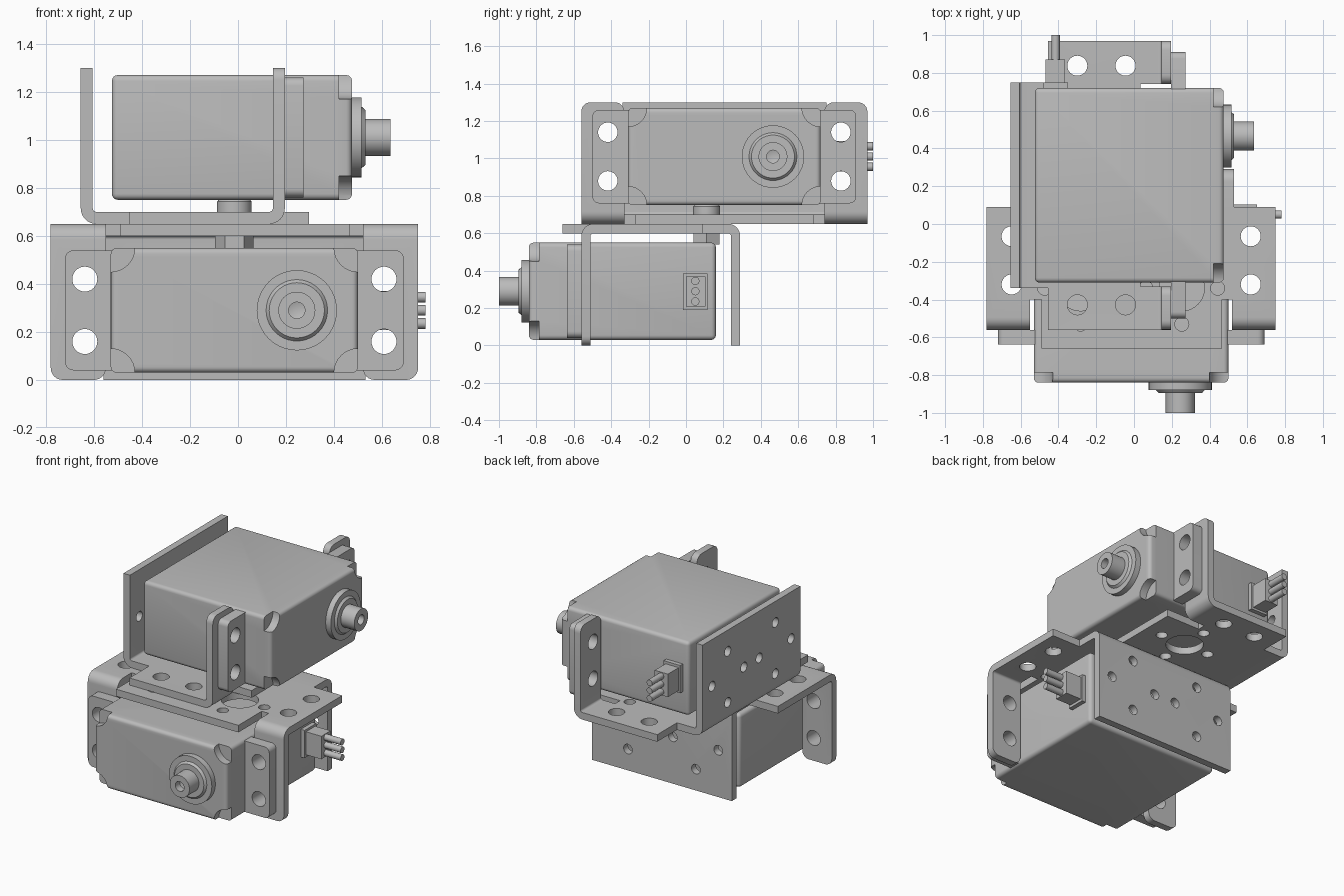
import bpy, bmesh, math
from mathutils import Matrix, Vector

if "Cube" in bpy.data.objects:
    bpy.data.objects.remove(bpy.data.objects["Cube"])

grey = bpy.data.materials.new("plain grey")
grey.use_nodes = True
grey.diffuse_color = (0.5, 0.5, 0.5, 1)
grey.node_tree.nodes["Principled BSDF"].inputs["Base Color"].default_value = (0.5, 0.5, 0.5, 1)

MID = -0.015  # centre line of servo and bracket
AXES = {"x": Matrix.Rotation(math.pi / 2, 4, "Y"),
        "y": Matrix.Rotation(math.pi / 2, 4, "X"), "z": Matrix()}


def add_box(bm, x, y, z):
    size = Vector((x[1] - x[0], y[1] - y[0], z[1] - z[0], 1))
    centre = Vector((sum(x), sum(y), sum(z))) / 2
    return bmesh.ops.create_cube(bm, size=1, matrix=Matrix.Translation(centre) @ Matrix.Diagonal(size))


def add_cyl(bm, centre, r, depth, axis, sides=32, r2=None):
    bmesh.ops.create_cone(bm, cap_ends=True, segments=sides, radius1=r, radius2=r if r2 is None else r2,
                          depth=depth, matrix=Matrix.Translation(centre) @ AXES[axis])


def finish(bm, name):
    bmesh.ops.recalc_face_normals(bm, faces=bm.faces)
    mesh = bpy.data.meshes.new(name)
    bm.to_mesh(mesh)
    bm.free()
    mesh.materials.append(grey)
    obj = bpy.data.objects.new(name, mesh)
    bpy.context.collection.objects.link(obj)
    return obj


def boolean(obj, bm, operation="DIFFERENCE"):
    tool = finish(bm, "helper")
    tool.hide_render = True
    mod = obj.modifiers.new("cut", "BOOLEAN")
    mod.operation, mod.object, mod.solver = operation, tool, "EXACT"
    bpy.context.view_layer.update()
    result = obj.evaluated_get(bpy.context.evaluated_depsgraph_get())
    mesh = bpy.data.meshes.new_from_object(result)
    obj.modifiers.clear()
    obj.data = mesh
    bpy.data.objects.remove(tool)


def bevel(bm, rule, width, segments):
    edges = [e for e in bm.edges if rule(e)]
    bmesh.ops.bevel(bm, geom=edges, offset=width, segments=segments, profile=0.5, affect="EDGES")


def along_y(e):
    d = e.verts[0].co - e.verts[1].co
    return abs(d.y) > 1e-3 and abs(d.x) + abs(d.z) < 1e-3


def mount_holes(bm):
    for x in (MID - 0.623, MID + 0.623):
        for z in (0.16, 0.42):
            add_cyl(bm, (x, -0.57, z), 0.052, 0.3, "y")


def arc(cy, cz, r, start, end, n=8):
    angles = [math.radians(start + (end - start) * i / n) for i in range(n + 1)]
    return [(cy + r * math.cos(a), cz + r * math.sin(a)) for a in angles]


def make_servo(prefix):
    # Case with rounded edges and scooped front corners
    bm = bmesh.new()
    add_box(bm, (-0.53, 0.50), (-0.84, 0.16), (0.03, 0.55))
    bevel(bm, lambda e: True, 0.025, 4)
    case = finish(bm, prefix + "_servo_case")
    bm = bmesh.new()
    for x in (-0.53, 0.50):
        for z in (0.03, 0.55):
            add_cyl(bm, (x, -0.84, z), 0.1, 0.11, "y")
    boolean(case, bm)

    # Mounting ears
    bm = bmesh.new()
    add_box(bm, (-0.72, 0.69), (-0.637, -0.56), (0.04, 0.54))
    bevel(bm, along_y, 0.035, 5)
    ears = finish(bm, prefix + "_mounting_ears")
    bm = bmesh.new()
    mount_holes(bm)
    boolean(ears, bm)

    # Stepped collar and hollow output shaft, turned from a profile
    profile = [(0, -0.82), (0.167, -0.82), (0.167, -0.88), (0.128, -0.88), (0.115, -0.895),
               (0.077, -0.895), (0.077, -1.0), (0.034, -1.0), (0.034, -0.95), (0, -0.94)]
    bm = bmesh.new()
    verts = [bm.verts.new((0.245 + r, y, 0.29)) for r, y in profile]
    edges = [bm.edges.new(pair) for pair in zip(verts, verts[1:])]
    bmesh.ops.spin(bm, geom=verts + edges, cent=(0.245, 0, 0.29), axis=(0, 1, 0),
                   angle=math.tau, steps=40, use_duplicate=False)
    bmesh.ops.remove_doubles(bm, verts=bm.verts, dist=1e-4)
    shaft = finish(bm, prefix + "_output_shaft")

    # Cable plug with three wires
    bm = bmesh.new()
    add_box(bm, (0.49, 0.53), (-0.015, 0.115), (0.19, 0.385))
    add_box(bm, (0.52, 0.65), (0, 0.103), (0.208, 0.37))
    plug = finish(bm, prefix + "_cable_plug")
    bm = bmesh.new()
    for z in (0.235, 0.29, 0.345):
        add_cyl(bm, (0.70, 0.05, z), 0.022, 0.16, "x", 16)
    wires = finish(bm, prefix + "_cable_wires")
    return [case, ears, shaft, plug, wires]


def make_bracket(prefix):
    # Folded sheet section swept across the width
    section = ([(-0.56, 0)] + arc(-0.495, 0.585, 0.065, 180, 90) + arc(0.225, 0.585, 0.065, 90, 0)
               + [(0.29, 0), (0.24, 0)] + arc(0.225, 0.585, 0.015, 0, 90)
               + arc(-0.495, 0.585, 0.015, 90, 180) + [(-0.51, 0)])
    bm = bmesh.new()
    face = bm.faces.new([bm.verts.new((-0.78, y, z)) for y, z in section])
    swept = bmesh.ops.extrude_face_region(bm, geom=[face])["geom"]
    bmesh.ops.translate(bm, vec=(1.53, 0, 0), verts=[v for v in swept if isinstance(v, bmesh.types.BMVert)])
    bracket = finish(bm, prefix + "_bracket")

    # Opening for the servo and narrower rear half
    bm = bmesh.new()
    add_box(bm, (-0.55, 0.52), (-0.8, -0.40), (-0.1, 0.8))
    add_box(bm, (-0.9, -0.56), (0.09, 0.5), (-0.1, 0.8))
    add_box(bm, (0.53, 0.9), (0.09, 0.5), (-0.1, 0.8))
    boolean(bracket, bm)

    # Rounded lower corners of the front flanges
    bm = bmesh.new()
    bm.from_mesh(bracket.data)
    bevel(bm, lambda e: along_y(e) and all(v.co.z < 0.01 and v.co.y < -0.5 for v in e.verts), 0.05, 6)
    bm.to_mesh(bracket.data)
    bm.free()

    # Front tongue
    bm = bmesh.new()
    add_box(bm, (-0.49, 0.465), (-0.66, -0.37), (0.60, 0.65))
    boolean(bracket, bm, "UNION")

    # Holes in the flanges and the plate
    bm = bmesh.new()
    mount_holes(bm)
    for side in (-1, 1):
        for dx in (0.085, 0.44):
            add_cyl(bm, (MID + side * dx, 0.265, 0.33), 0.034, 0.2, "y", 24)
        for dz in (-0.18, 0.18):
            add_cyl(bm, (MID + side * 0.265, 0.265, 0.33 + dz), 0.034, 0.2, "y", 24)
        for y in (-0.065, -0.32):
            add_cyl(bm, (MID + side * 0.633, y, 0.625), 0.053, 0.2, "z")
        x = MID + side * 0.268
        add_cyl(bm, (x, -0.34, 0.625), 0.12, 0.2, "z", 40)
        for dx, dy in ((0.19, 0), (-0.19, 0), (0, 0.19), (0, -0.19)):
            add_cyl(bm, (x + dx, -0.34 + dy, 0.625), 0.037, 0.2, "z", 24)
    boolean(bracket, bm)
    return [bracket]


parts = make_servo("lower") + make_bracket("lower")

# Upper half: quarter turn, upside down, shifted onto the lower plate
upper = make_servo("upper") + make_bracket("upper")
place = Matrix(((0, -1, 0, -0.365), (1, 0, 0, 0.22), (0, 0, -1, 1.30), (0, 0, 0, 1)))
for obj in upper:
    obj.data.transform(place)
    obj.data.flip_normals()
parts += upper

# Bolt and nut joining the two brackets
bm = bmesh.new()
add_cyl(bm, (MID, 0.11, 0.64), 0.036, 0.19, "z", 24)
add_cyl(bm, (MID, 0.11, 0.72), 0.072, 0.045, "z")
add_cyl(bm, (MID, 0.11, 0.75), 0.072, 0.015, "z", 32, 0.06)
parts.append(finish(bm, "joint_bolt"))
bm = bmesh.new()
add_cyl(bm, (MID, 0.11, 0.57), 0.08, 0.06, "z", 6)
bmesh.ops.rotate(bm, verts=bm.verts, cent=(MID, 0.11, 0), matrix=Matrix.Rotation(math.pi / 6, 3, "Z"))
parts.append(finish(bm, "joint_nut"))

bpy.ops.object.select_all(action="DESELECT")
for obj in parts:
    obj.select_set(True)
bpy.context.view_layer.objects.active = parts[0]
bpy.ops.object.shade_smooth_by_angle(angle=math.radians(35))
